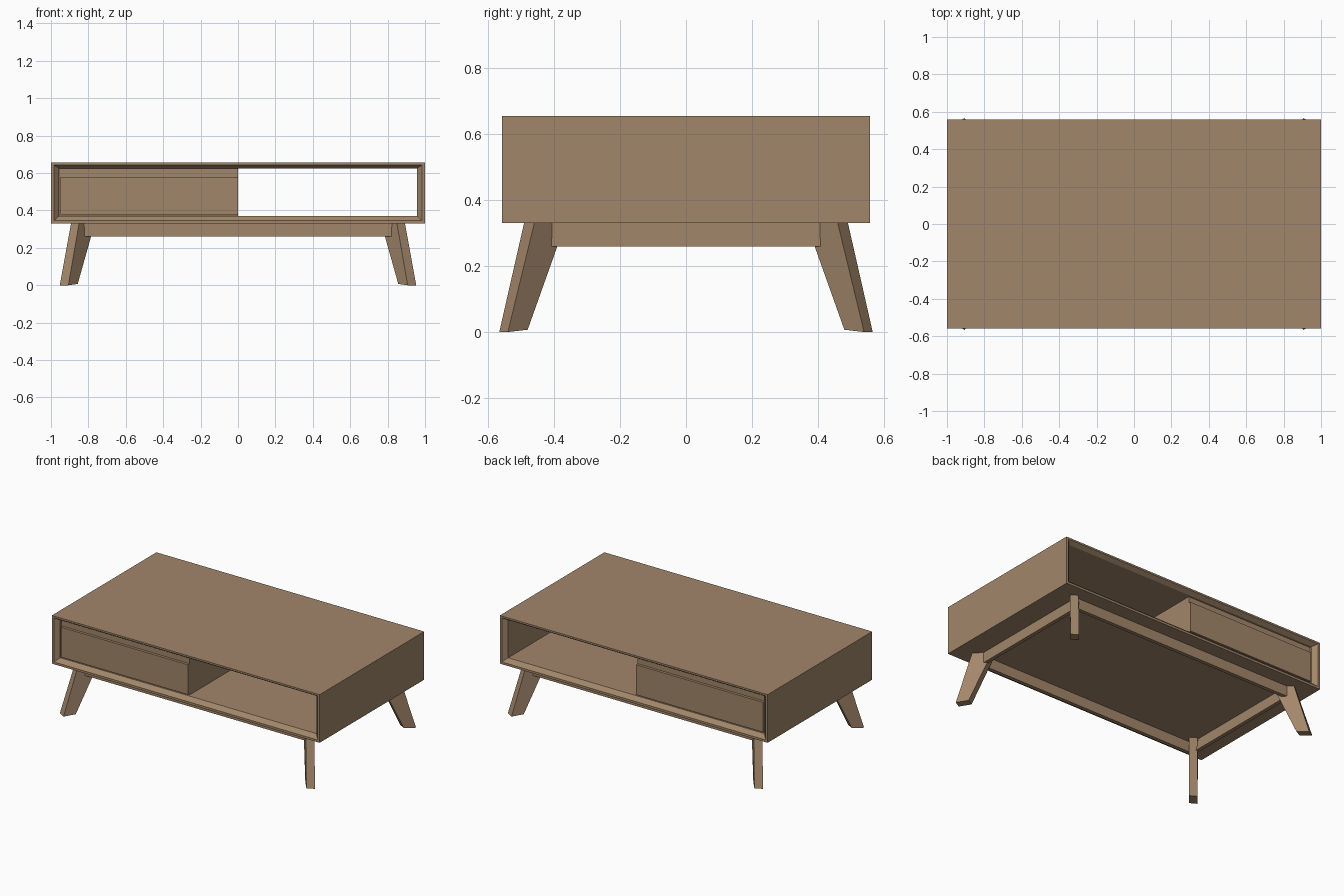
import bpy
import bmesh

default = bpy.data.objects.get("Cube")
if default:
    bpy.data.objects.remove(default, do_unlink=True)

wood = bpy.data.materials.new("brown wood")
wood.use_nodes = True
brown = (0.36, 0.24, 0.145, 1)
wood.diffuse_color = brown
wood.node_tree.nodes["Principled BSDF"].inputs["Base Color"].default_value = brown


def finish(name, bm):
    bmesh.ops.recalc_face_normals(bm, faces=bm.faces)
    mesh = bpy.data.meshes.new(name)
    bm.to_mesh(mesh)
    bm.free()
    mesh.materials.append(wood)
    obj = bpy.data.objects.new(name, mesh)
    bpy.context.collection.objects.link(obj)
    return obj


def loft(name, rings, closed=False):
    """Skin four-cornered rings; join last to first, or cap the ends."""
    bm = bmesh.new()
    loops = [[bm.verts.new(p) for p in ring] for ring in rings]
    pairs = list(zip(loops, loops[1:]))
    if closed:
        pairs.append((loops[-1], loops[0]))
    else:
        bm.faces.new(loops[0])
        bm.faces.new(loops[-1])
    for a, b in pairs:
        for i in range(4):
            j = (i + 1) % 4
            bm.faces.new((a[i], a[j], b[j], b[i]))
    return finish(name, bm)


def rect(x0, x1, z0, z1, y):
    return [(x0, y, z0), (x1, y, z0), (x1, y, z1), (x0, y, z1)]


def box(name, x0, x1, y0, y1, z0, z1):
    return loft(name, [rect(x0, x1, z0, z1, y) for y in (y0, y1)])


# Case: a tube open at front and back, with chamfered rims
front_half = [(1, 0.33, 0.655, 0.558),
              (0.985, 0.345, 0.643, 0.558),
              (0.957, 0.37, 0.625, 0.53)]
rings = [rect(-w, w, lo, hi, -y) for w, lo, hi, y in front_half]
rings += [rect(-w, w, lo, hi, y) for w, lo, hi, y in reversed(front_half)]
loft("case", rings, closed=True)

# Drawer block with a proud panel on both open sides
box("drawer_block", -0.957, 0, -0.515, 0.515, 0.37, 0.625)
for side, s in (("front", -1), ("back", 1)):
    box(side + "_drawer_panel", -0.95, 0, s * 0.51, s * 0.533, 0.378, 0.58)

# Apron rails below the case
for side, s in (("front", -1), ("back", 1)):
    box(side + "_apron", -0.845, 0.845, s * 0.435, s * 0.46, 0.26, 0.33)
for side, s in (("right", -1), ("left", 1)):
    box(side + "_apron", s * 0.82, s * 0.845, -0.435, 0.435, 0.26, 0.33)

# Splayed, tapered legs set across the corners
foot = [(0.953, 0.54, 0), (0.907, 0.566, 0), (0.857, 0.506, 0.007), (0.903, 0.48, 0.007)]
head = [(0.893, 0.46, 0.33), (0.85, 0.491, 0.33), (0.766, 0.396, 0.33), (0.809, 0.365, 0.33)]
for end, sy in (("front", -1), ("back", 1)):
    for side, sx in (("right", -1), ("left", 1)):
        loft(f"{end}_{side}_leg",
             [[(sx * x, sy * y, z) for x, y, z in ring] for ring in (foot, head)])
